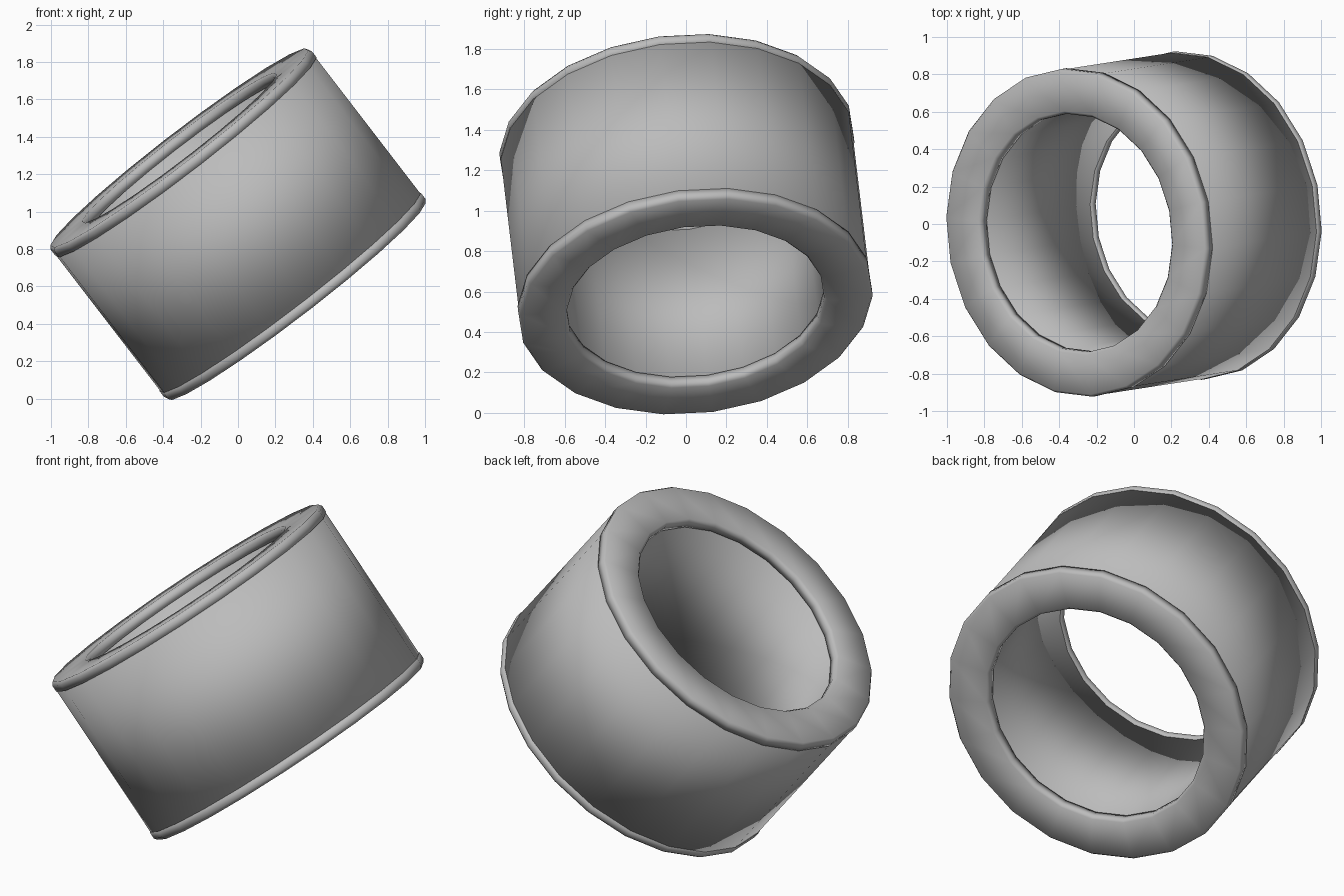
import bpy, bmesh, math
from mathutils import Vector, Matrix

cube = bpy.data.objects.get("Cube")
if cube:
    bpy.data.objects.remove(cube, do_unlink=True)

SIDES = 22
TURN = math.radians(3.8)

grey = bpy.data.materials.new("plain_grey")
grey.use_nodes = True
colour = (0.5, 0.5, 0.5, 1)
grey.diffuse_color = colour
grey.node_tree.nodes["Principled BSDF"].inputs["Base Color"].default_value = colour

# Leaning frame: z runs along the tube, x points down the slope
axis = Vector((-0.607, -0.094, 0.789)).normalized()
down = Vector((0, 0, -1))
down = (down - axis * down.dot(axis)).normalized()
lean = Matrix((down, axis.cross(down), axis)).transposed().to_4x4()
lean = Matrix.Translation((0, 0, 0.933)) @ lean


def ring(name, profile):
    """Sweep a closed (radius, height) section around the leaning axis."""
    bm = bmesh.new()
    loops = []
    for i in range(SIDES):
        a = TURN + i * math.tau / SIDES
        loops.append([bm.verts.new((r * math.cos(a), r * math.sin(a), h))
                      for r, h in profile])
    n = len(profile)
    for i in range(SIDES):
        a, b = loops[i], loops[(i + 1) % SIDES]
        for j in range(n):
            k = (j + 1) % n
            bm.faces.new((a[j], b[j], b[k], a[k]))
    bmesh.ops.recalc_face_normals(bm, faces=bm.faces)
    bm.transform(lean)
    for f in bm.faces:
        f.smooth = True
    mesh = bpy.data.meshes.new(name)
    bm.to_mesh(mesh)
    bm.free()
    mesh.materials.append(grey)
    obj = bpy.data.objects.new(name, mesh)
    bpy.context.collection.objects.link(obj)
    return obj


# Hollow body
ring("tube_wall", [(0.647, -0.49), (0.877, -0.49), (0.877, 0.49), (0.647, 0.49)])

# Thin collars closing both ends, almost flush with the body
collar = [(0.64, 0.46), (0.64, 0.5), (0.655, 0.517),
          (0.868, 0.517), (0.881, 0.5), (0.881, 0.46)]
for name, side in (("top_collar", 1), ("bottom_collar", -1)):
    ring(name, [(r, h * side) for r, h in collar])
